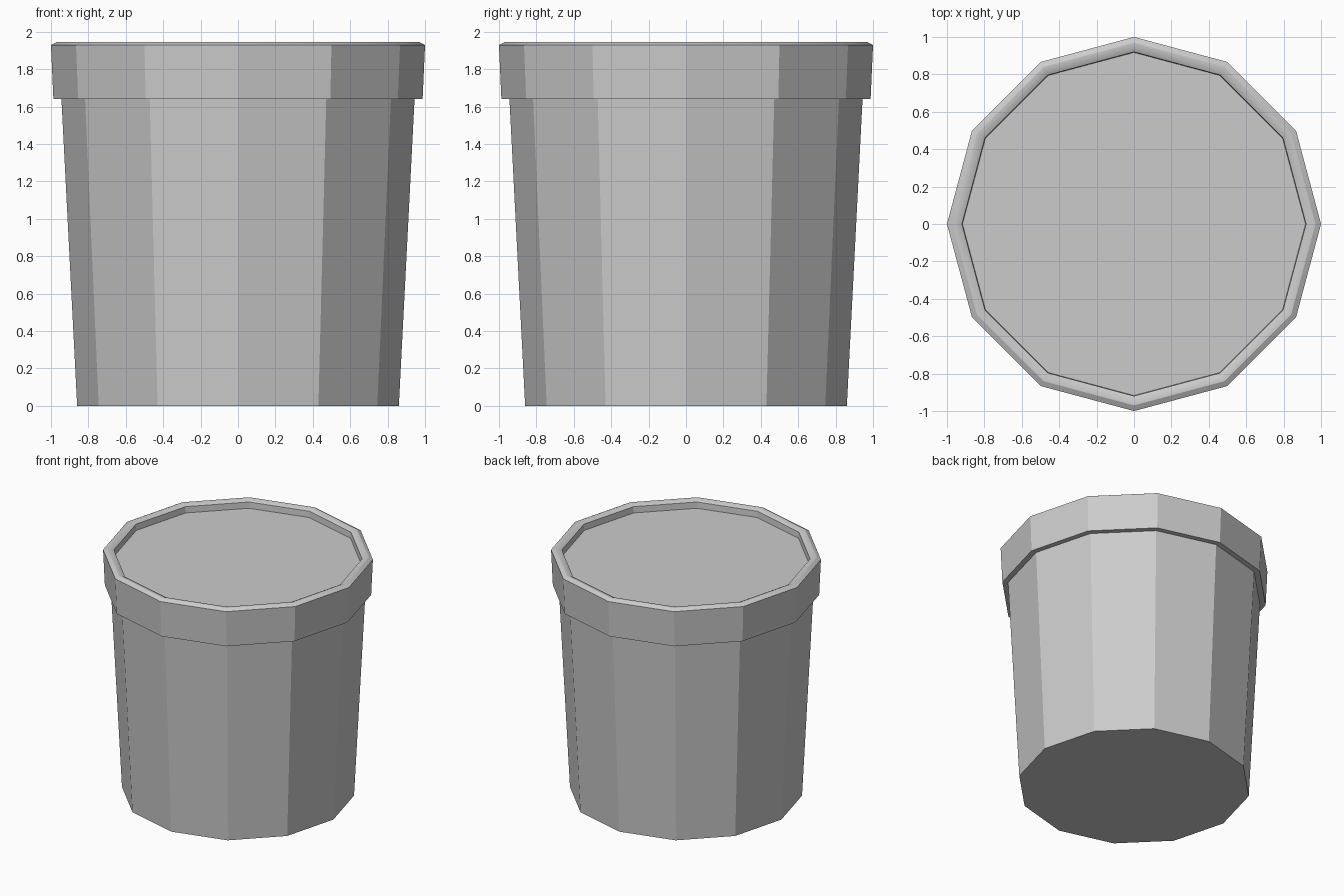
import bpy, bmesh
from math import cos, sin, tau, radians

if "Cube" in bpy.data.objects:
    bpy.data.objects.remove(bpy.data.objects["Cube"])

SIDES = 12


def lathe(name, profile, cap_start=False, cap_end=False):
    """Revolve (radius, z) points, ordered bottom-outside to top-inside."""
    bm = bmesh.new()
    rings = [[bm.verts.new((r * cos(tau * i / SIDES), r * sin(tau * i / SIDES), z))
              for i in range(SIDES)] for r, z in profile]
    for low, high in zip(rings, rings[1:]):
        for i in range(SIDES):
            j = (i + 1) % SIDES
            bm.faces.new((low[i], low[j], high[j], high[i]))
    if cap_start:
        bm.faces.new(rings[0][::-1])
    if cap_end:
        bm.faces.new(rings[-1])
    mesh = bpy.data.meshes.new(name)
    bm.to_mesh(mesh)
    bm.free()
    obj = bpy.data.objects.new(name, mesh)
    bpy.context.collection.objects.link(obj)
    return obj


# Tapered bucket body with a flat bottom
lathe("bucket_body", [(0.86, 0), (0.944, 1.64)], cap_start=True)

# Overhanging lid: underside, skirt, rounded rim, recessed panel
lid = lathe("lid", [(0.944, 1.64), (0.987, 1.64), (1.0, 1.928), (0.97, 1.945),
                    (0.95, 1.945), (0.92, 1.93), (0.917, 1.88)], cap_end=True)

# Soft shading across the rim, facets kept sharp
bpy.context.view_layer.objects.active = lid
lid.select_set(True)
bpy.ops.object.shade_smooth_by_angle(angle=radians(29))
